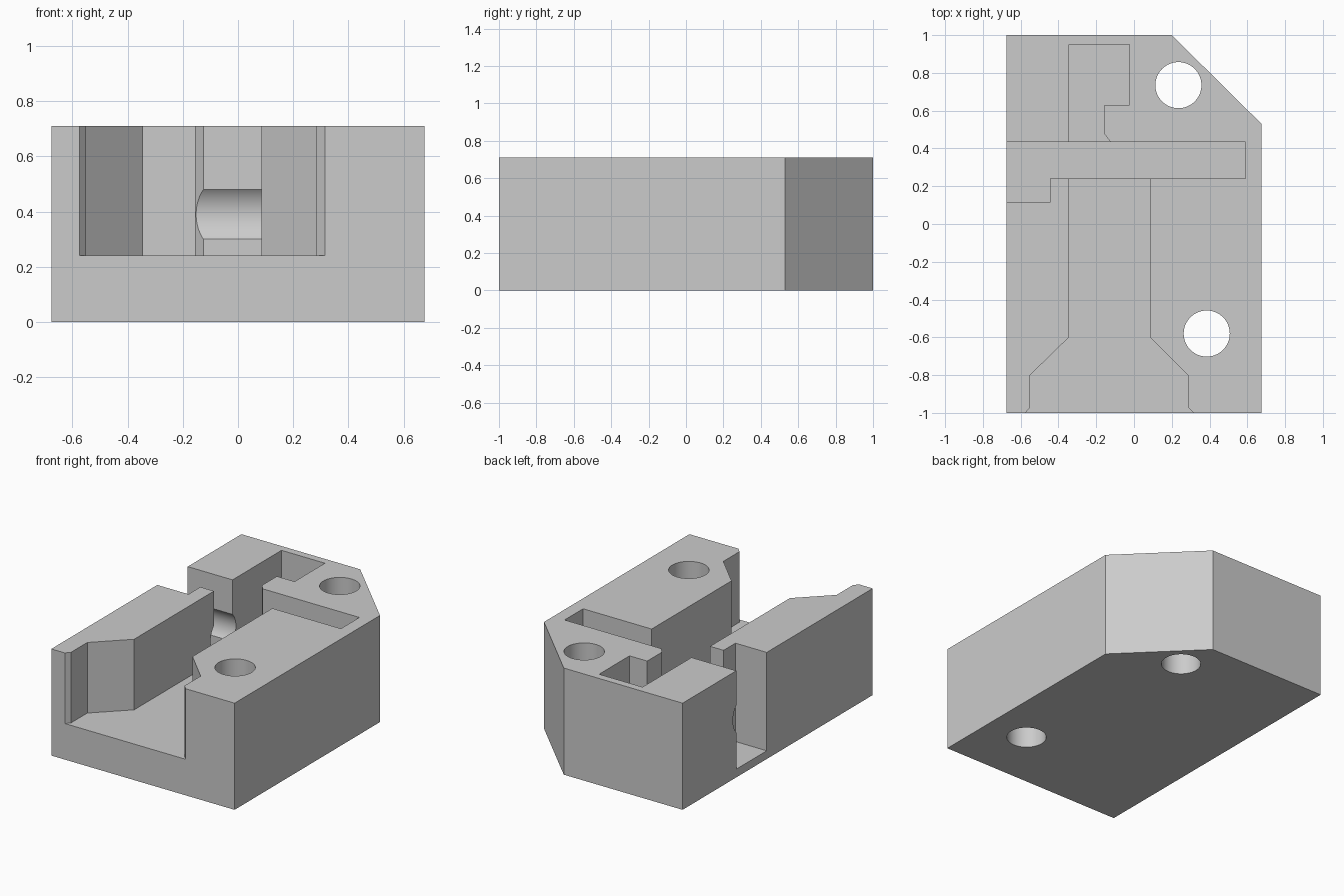
import bpy
import bmesh
from math import radians, pi
from mathutils import Matrix

cube = bpy.data.objects.get("Cube")
if cube:
    bpy.data.objects.remove(cube, do_unlink=True)

TOP = 0.71
ABOVE = 0.9          # cutters end above the top face
CHANNEL_FLOOR = 0.24
SLOT_FLOOR = 0.055

grey = bpy.data.materials.new("plain grey")
grey.use_nodes = True
grey.diffuse_color = (0.6, 0.6, 0.6, 1)
grey.node_tree.nodes["Principled BSDF"].inputs["Base Color"].default_value = (0.6, 0.6, 0.6, 1)


def finish(bm, name):
    bmesh.ops.recalc_face_normals(bm, faces=bm.faces)
    mesh = bpy.data.meshes.new(name)
    bm.to_mesh(mesh)
    bm.free()
    mesh.materials.append(grey)
    obj = bpy.data.objects.new(name, mesh)
    bpy.context.collection.objects.link(obj)
    return obj


def prism(name, outline, z0, z1):
    """Extrude a plan outline from z0 to z1."""
    bm = bmesh.new()
    face = bm.faces.new([bm.verts.new((x, y, z0)) for x, y in outline])
    new = bmesh.ops.extrude_face_region(bm, geom=[face])["geom"]
    bmesh.ops.translate(bm, vec=(0, 0, z1 - z0),
                        verts=[v for v in new if isinstance(v, bmesh.types.BMVert)])
    return finish(bm, name)


def cylinder(name, centre, radius, length, turn=0):
    bm = bmesh.new()
    place = Matrix.Translation(centre) @ Matrix.Rotation(turn, 4, "Y")
    bmesh.ops.create_cone(bm, cap_ends=True, segments=64, radius1=radius,
                          radius2=radius, depth=length, matrix=place)
    return finish(bm, name)


# Block with one clipped rear corner
block = prism("block", [(-0.675, -1), (0.675, -1), (0.675, 0.53), (0.2, 1), (-0.675, 1)], 0, TOP)

cutters = [
    # Flared channel open at the front
    prism("front_channel", [
        (-0.575, -1), (-0.55, -0.97), (-0.55, -0.8), (-0.345, -0.6), (-0.345, 0.3),
        (0.085, 0.3), (0.085, -0.6), (0.285, -0.8), (0.285, -0.97), (0.315, -1),
        (0.315, -1.1), (-0.575, -1.1)], CHANNEL_FLOOR, ABOVE),
    # Deep cross slot, wider where it opens on the side
    prism("cross_slot", [
        (-0.8, 0.115), (-0.445, 0.115), (-0.445, 0.24), (0.59, 0.24),
        (0.59, 0.435), (-0.8, 0.435)], SLOT_FLOOR, ABOVE),
    # Rear pocket with its neck
    prism("rear_pocket", [
        (-0.345, 0.34), (-0.125, 0.34), (-0.125, 0.435), (-0.155, 0.475), (-0.155, 0.63),
        (-0.025, 0.63), (-0.025, 0.95), (-0.345, 0.95)], CHANNEL_FLOOR, ABOVE),
    # Round bore running along the cross slot
    cylinder("slot_bore", (-0.106, 0.3375, 0.39), 0.133, 1.388, pi / 2),
    # Vertical screw holes
    cylinder("rear_hole", (0.235, 0.735, 0.35), 0.122, 2),
    cylinder("front_hole", (0.385, -0.58, 0.35), 0.122, 2),
]

bpy.ops.object.select_all(action="DESELECT")
block.select_set(True)
bpy.context.view_layer.objects.active = block
for cutter in cutters:
    cutter.hide_render = True
    cut = block.modifiers.new(cutter.name, "BOOLEAN")
    cut.operation = "DIFFERENCE"
    cut.solver = "EXACT"
    cut.object = cutter
    bpy.ops.object.modifier_apply(modifier=cut.name)
for cutter in cutters:
    bpy.data.objects.remove(cutter, do_unlink=True)

bpy.ops.object.shade_smooth_by_angle(angle=radians(25))
